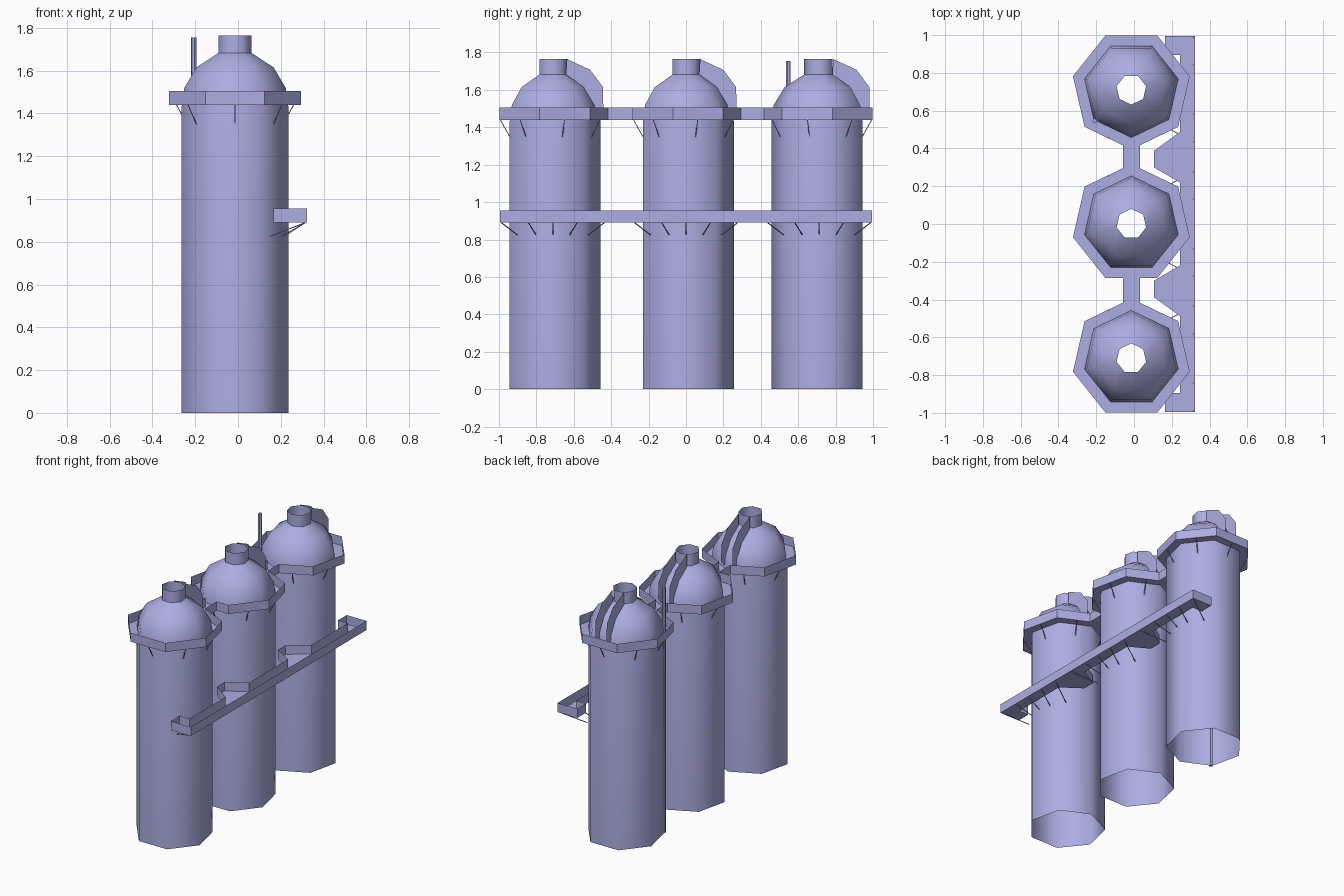
import bpy, bmesh, math
from mathutils import Vector

if "Cube" in bpy.data.objects:
    bpy.data.objects.remove(bpy.data.objects["Cube"])

mat = bpy.data.materials.new("lavender_grey")
mat.diffuse_color = (0.42, 0.42, 0.77, 1)
mat.use_nodes = True
mat.node_tree.nodes["Principled BSDF"].inputs["Base Color"].default_value = mat.diffuse_color

CX = -0.014                       # silo row axis
SILOS = [(-0.712, 1), (0.0, 1), (0.712, -1)]   # centre y, direction of heptagon corner
R_BODY, R_DECK = 0.256, 0.317
Z0, Z1 = 1.44, 1.505              # upper deck floor and parapet top
W0, W1 = 0.89, 0.955              # walkway floor and parapet top


def make(name, verts, faces, smooth=False, fix=True):
    me = bpy.data.meshes.new(name)
    me.from_pydata([tuple(v) for v in verts], [], faces)
    bm = bmesh.new()
    bm.from_mesh(me)
    if fix:
        bmesh.ops.recalc_face_normals(bm, faces=bm.faces)
    for f in bm.faces:
        f.smooth = smooth
    bm.to_mesh(me)
    bm.free()
    me.materials.append(mat)
    ob = bpy.data.objects.new(name, me)
    bpy.context.collection.objects.link(ob)
    if smooth:
        bpy.ops.object.select_all(action='DESELECT')
        ob.select_set(True)
        bpy.context.view_layer.objects.active = ob
        bpy.ops.object.shade_smooth_by_angle(angle=math.radians(58))
    return ob


def hept(r, cy, s, z):
    return [(CX + r * math.sin(2 * math.pi * i / 7),
             cy + s * r * math.cos(2 * math.pi * i / 7), z) for i in range(7)]


def lathe(name, profile, cy, s, smooth):
    verts, faces = [], []
    for r, z in profile:
        verts += hept(r, cy, s, z)
    for k in range(len(profile) - 1):
        for i in range(7):
            j = (i + 1) % 7
            faces.append((k * 7 + i, k * 7 + j, k * 7 + 7 + j, k * 7 + 7 + i))
    return make(name, verts, faces, smooth)


def wall(name, pts, z0, z1):
    n = len(pts)
    verts = [(x, y, z0) for x, y in pts] + [(x, y, z1) for x, y in pts]
    return make(name, verts, [(i, (i + 1) % n, n + (i + 1) % n, n + i) for i in range(n)])


def rods(name, segs, r, sides=4):
    verts, faces = [], []
    for a, b in segs:
        a, b = Vector(a), Vector(b)
        d = (b - a).normalized()
        u = d.orthogonal().normalized()
        w = d.cross(u)
        o = len(verts)
        for p in (a, b):
            for i in range(sides):
                t = 2 * math.pi * i / sides
                verts.append(p + r * (math.cos(t) * u + math.sin(t) * w))
        for i in range(sides):
            j = (i + 1) % sides
            faces.append((o + i, o + j, o + sides + j, o + sides + i))
        faces += [tuple(o + i for i in range(sides)),
                  tuple(o + sides + i for i in range(sides))]
    return make(name, verts, faces)


AP = math.cos(math.pi / 7)
for n, (cy, s) in enumerate(SILOS, 1):
    # open shell: body and dome, then the vent
    lathe(f"silo_body_{n}", [(R_BODY, 0), (R_BODY, 1.43), (0.243, 1.52), (0.185, 1.615),
                             (0.08, 1.682)], cy, s, True)
    lathe(f"roof_vent_{n}", [(0.08, 1.682), (0.08, 1.765)], cy, s, True)
    lathe(f"upper_deck_floor_{n}", [(R_BODY - 0.01, Z0), (R_DECK, Z0)], cy, s, False)
    # deck braces at the middle of each side
    segs = []
    for i in range(7):
        t = 2 * math.pi * (i + 0.5) / 7
        dx, dy = math.sin(t), s * math.cos(t)
        ro, ri = R_DECK * AP - 0.005, R_BODY * AP
        segs.append(((CX + ro * dx, cy + ro * dy, Z0), (CX + ri * dx, cy + ri * dy, 1.35)))
    rods(f"deck_braces_{n}", segs, 0.003)
    # pair of curved guard panels over the dome
    outer = [(0.075, 1.765), (0.20, 1.707), (0.268, 1.615), (0.27, 1.50)]
    inner = [(0.07, 1.682), (0.165, 1.615), (0.217, 1.52), (0.228, 1.45)]
    for side, x in (("left", -0.045), ("right", 0.045)):
        vs = [(CX + x, cy + y, z) for y, z in outer + inner]
        make(f"dome_guard_{side}_{n}", vs, [(i, i + 1, i + 5, i + 4) for i in range(3)])

# one parapet around the three decks and the two bridges: right half, then mirrored
B = 0.045
cut = R_DECK - B * 0.4816
half = []
for n, (cy, s) in enumerate(SILOS):
    ring = [(R_DECK * math.sin(2 * math.pi * i / 7), cy + s * R_DECK * math.cos(2 * math.pi * i / 7))
            for i in (1, 2, 3)]
    if n == 1:
        half.append((B, cy - R_DECK * AP))
    if s > 0:
        half += ring[::-1] + [(B, cy + cut)]
    else:
        half += [(B, cy - cut)] + ring
outline = [(CX + x, y) for x, y in half] + [(CX - x, y) for x, y in half[::-1]]
wall("upper_parapet", outline, Z0, Z1)

# bridge floors
for n, (y0, y1) in enumerate([(SILOS[0][0] + cut, -R_DECK * AP), (cut, SILOS[2][0] - cut)], 1):
    make(f"bridge_floor_{n}", [(CX - B, y0, Z0), (CX + B, y0, Z0), (CX + B, y1, Z0),
                               (CX - B, y1, Z0)], [(0, 1, 2, 3)])

# side walkway with end returns and two bays between the silos
inner_half = [(0.243, 0.22), (0.105, 0.30), (0.105, 0.387), (0.243, 0.487),
              (0.243, 0.895), (0.165, 0.895), (0.165, 0.994)]
path = [(0.322, -0.994), (0.322, 0.994)] + inner_half[::-1] + [(x, -y) for x, y in inner_half]
wall("walkway_parapet", path, W0, W1)
make("walkway_floor", [(x, y, W0) for x, y in path], [tuple(range(len(path)))])

# walkway braces fanning out from each silo
segs = []
for cy, s in SILOS:
    for xb, yb, yt in [(0.215, 0, 0), (0.205, 0.09, 0.13), (0.15, 0.19, 0.275)]:
        for m in ((1,) if yb == 0 else (1, -1)):
            segs.append(((xb, cy + m * yb, 0.825), (0.315, cy + m * yt, W0)))
rods("walkway_braces", segs, 0.003)

# tall pipe along the rear silo
rods("vertical_pipe", [((-0.207, 0.546, 0), (-0.207, 0.546, 1.755))], 0.013, 6)
